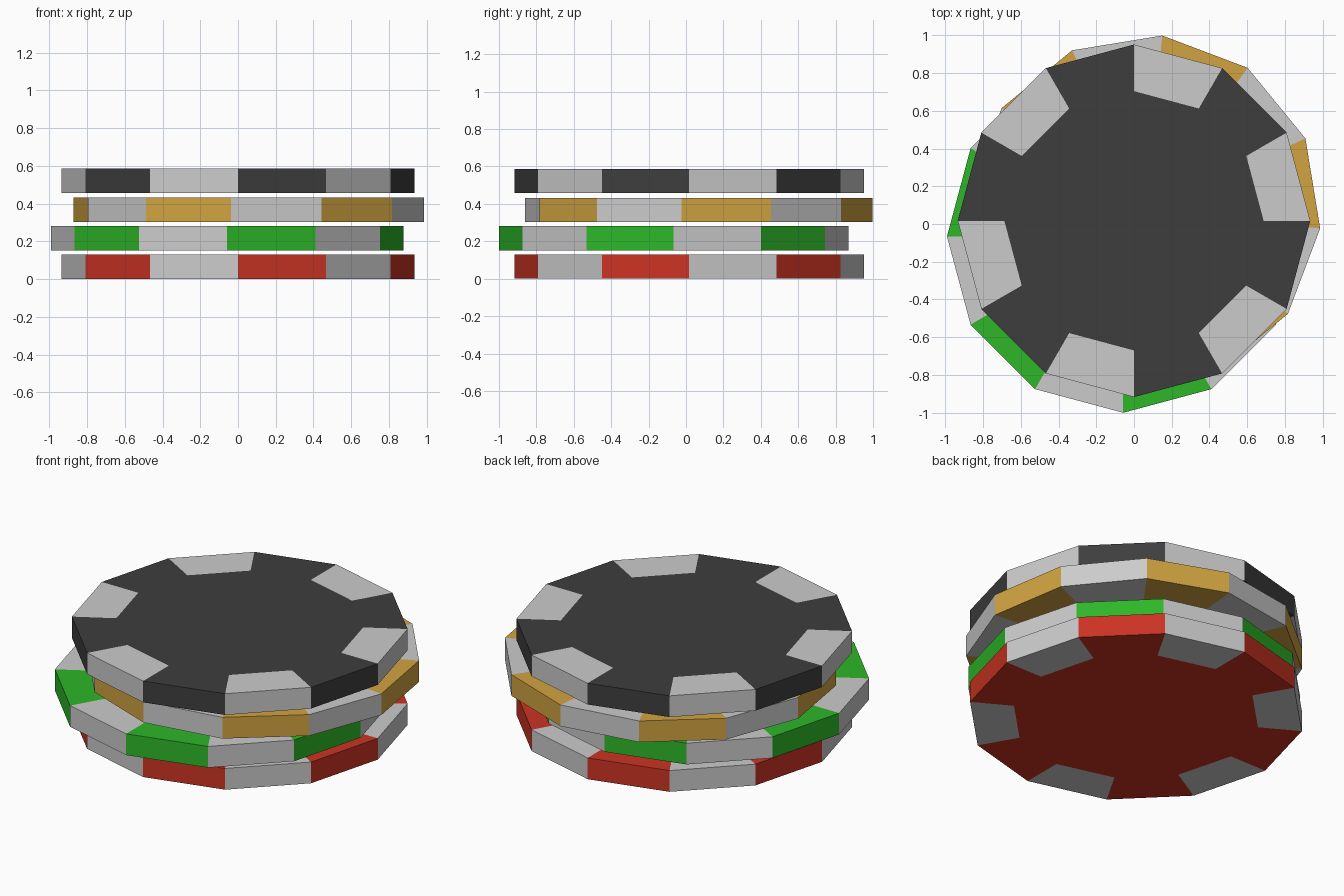
import bpy, bmesh
from math import sin, cos, radians

if "Cube" in bpy.data.objects:
    bpy.data.objects.remove(bpy.data.objects["Cube"])

SIDES, R_OUT, R_IN, THICK = 12, 0.934, 0.687, 0.13


def material(name, rgb):
    mat = bpy.data.materials.new(name)
    mat.diffuse_color = (*rgb, 1)
    mat.use_nodes = True
    mat.node_tree.nodes["Principled BSDF"].inputs["Base Color"].default_value = mat.diffuse_color
    return mat


grey = material("insert_grey", (0.545, 0.545, 0.545))


def chip(name, rgb, centre, turn=0):
    """Twelve-sided disc whose alternate edge sectors are grey inserts."""
    bm = bmesh.new()

    def ring(radius, z):
        angles = [radians(turn + 360 * i / SIDES) for i in range(SIDES)]
        return [bm.verts.new((radius * cos(a), radius * sin(a), z)) for a in angles]

    # Profile rings: bottom inner, bottom outer, top outer, top inner
    rings = [ring(R_IN, 0), ring(R_OUT, 0), ring(R_OUT, THICK), ring(R_IN, THICK)]
    for lower, upper in zip(rings, rings[1:]):
        for i in range(SIDES):
            j = (i + 1) % SIDES
            face = bm.faces.new((lower[i], lower[j], upper[j], upper[i]))
            face.material_index = 1 if i % 2 == 0 else 0
    # Middle of both caps
    bm.faces.new(rings[0][::-1])
    bm.faces.new(rings[-1])
    bmesh.ops.recalc_face_normals(bm, faces=bm.faces[:])

    mesh = bpy.data.meshes.new(name)
    bm.to_mesh(mesh)
    bm.free()
    mesh.materials.append(material(name + "_colour", rgb))
    mesh.materials.append(grey)
    obj = bpy.data.objects.new(name, mesh)
    obj.location = centre
    bpy.context.collection.objects.link(obj)


# Loose stack, bottom to top
chip("red_chip", (0.60, 0.033, 0.017), (0, 0.017, 0))
chip("green_chip", (0.026, 0.47, 0.021), (-0.057, -0.066, 0.151))
chip("yellow_chip", (0.64, 0.37, 0.053), (0.057, 0.069, 0.302), 24.3)
chip("black_chip", (0.048, 0.048, 0.048), (0, 0.017, 0.457))
